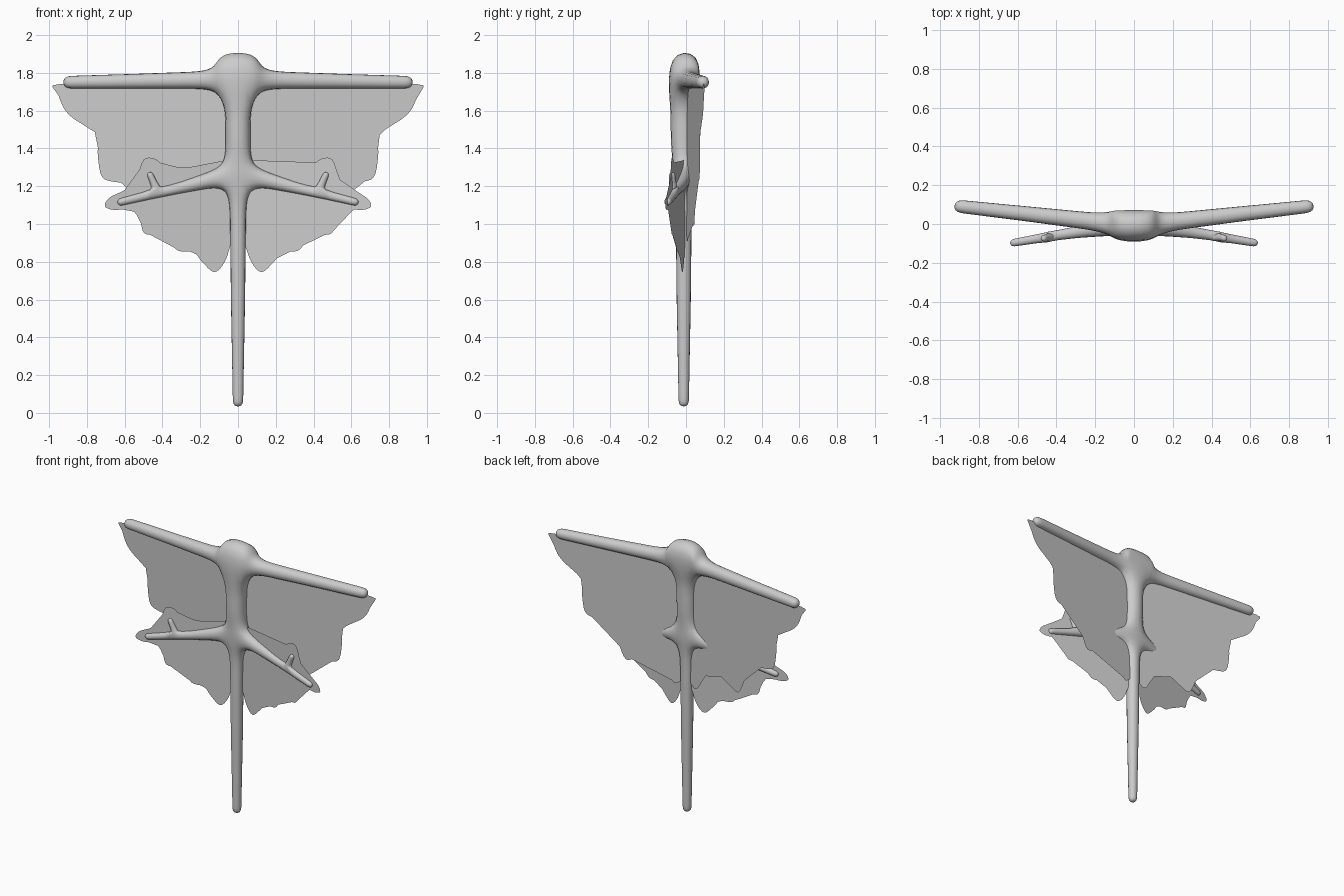
import bpy, bmesh
from mathutils import Vector

if "Cube" in bpy.data.objects:
    bpy.data.objects.remove(bpy.data.objects["Cube"])

grey = bpy.data.materials.new("plain_grey")
grey.diffuse_color = (0.6, 0.6, 0.6, 1)
grey.use_nodes = True
grey.node_tree.nodes["Principled BSDF"].inputs["Base Color"].default_value = grey.diffuse_color


def add_object(name, mesh):
    obj = bpy.data.objects.new(name, mesh)
    bpy.context.collection.objects.link(obj)
    mesh.materials.append(grey)
    return obj


# --- Body: a skinned skeleton; each joint is (x, y, z, radius) ---
joints, bones = [], []


def chain(points, start=None):
    """Add a run of joints, optionally joined to an existing one; return their indices."""
    ids = []
    for p in points:
        joints.append(p)
        i = len(joints) - 1
        if start is not None:
            bones.append((start, i))
        start = i
        ids.append(i)
    return ids


# Head, neck, chest, pelvis and tail
spine = chain([(0, -0.01, 1.92, 0.088), (0, -0.01, 1.77, 0.082), (0, -0.015, 1.62, 0.068),
               (0, -0.015, 1.42, 0.066), (0, -0.012, 1.26, 0.056), (0, -0.012, 1.08, 0.043),
               (0, -0.012, 0.6, 0.038), (0, -0.012, 0.03, 0.027)])
for s in (1, -1):
    # Straight arm along the top of the wing
    chain([(s * 0.2, 0.012, 1.762, 0.046), (s * 0.55, 0.052, 1.756, 0.039),
           (s * 0.93, 0.094, 1.75, 0.033)], spine[1])
    # Leg with a forked toe
    leg = chain([(s * 0.14, -0.018, 1.235, 0.044), (s * 0.3, -0.043, 1.193, 0.03),
                 (s * 0.43, -0.064, 1.163, 0.025), (s * 0.64, -0.1, 1.112, 0.019)], spine[4])
    chain([(s * 0.445, -0.07, 1.215, 0.019), (s * 0.472, -0.075, 1.275, 0.016)], leg[2])

mesh = bpy.data.meshes.new("body")
mesh.from_pydata([j[:3] for j in joints], bones, [])
body = add_object("body", mesh)
skin = body.modifiers.new("Skin", 'SKIN')
skin.use_smooth_shade = True
for i, j in enumerate(joints):
    v = mesh.skin_vertices[0].data[i]
    v.radius = (j[3] / 0.93, j[3] / 0.93)
    v.use_root = i == 0
sub = body.modifiers.new("Subdivision", 'SUBSURF')
sub.levels = sub.render_levels = 2


# --- Membranes: thin mirrored sheets with a smooth scalloped outline ---
def smooth_outline(pts, steps=4):
    out = []
    for i in range(len(pts) - 1):
        a, b, c, d = (Vector(pts[min(max(k, 0), len(pts) - 1)]) for k in range(i - 1, i + 3))
        for n in range(steps):
            t = n / steps
            out.append(0.5 * (2 * b + (c - a) * t + (2 * a - 5 * b + 4 * c - d) * t * t
                              + (3 * b - a - 3 * c + d) * t ** 3))
    return out + [Vector(pts[-1])]


def membrane(name, outline, slope):
    bm = bmesh.new()
    for s in (1, -1):
        vs = [bm.verts.new((s * p.x, slope * p.x, p.y)) for p in smooth_outline(outline)]
        bm.faces.new(vs if s < 0 else vs[::-1])
    bmesh.ops.triangulate(bm, faces=bm.faces[:])
    me = bpy.data.meshes.new(name)
    bm.to_mesh(me)
    bm.free()
    return add_object(name, me)


membrane("arm_wing", [
    (0, 1.75), (0.5, 1.745), (0.95, 1.74), (0.955, 1.70), (0.92, 1.61), (0.86, 1.55),
    (0.77, 1.50), (0.742, 1.44), (0.742, 1.36), (0.72, 1.25), (0.65, 1.222), (0.55, 1.21),
    (0.49, 1.11), (0.43, 0.99), (0.34, 1.03), (0.24, 1.07), (0.16, 1.02), (0.09, 0.91),
    (0.04, 0.93), (0, 0.98)], 0.1)

membrane("leg_wing", [
    (0, 1.36), (0.09, 1.33), (0.23, 1.30), (0.38, 1.305), (0.44, 1.345), (0.50, 1.34),
    (0.54, 1.235), (0.60, 1.18), (0.68, 1.14), (0.705, 1.095), (0.66, 1.075), (0.565, 1.075),
    (0.52, 1.02), (0.495, 0.95), (0.42, 0.942), (0.37, 0.925), (0.32, 0.86), (0.235, 0.85),
    (0.19, 0.80), (0.125, 0.745), (0.07, 0.80), (0.035, 0.90), (0, 0.97)], -0.155)
